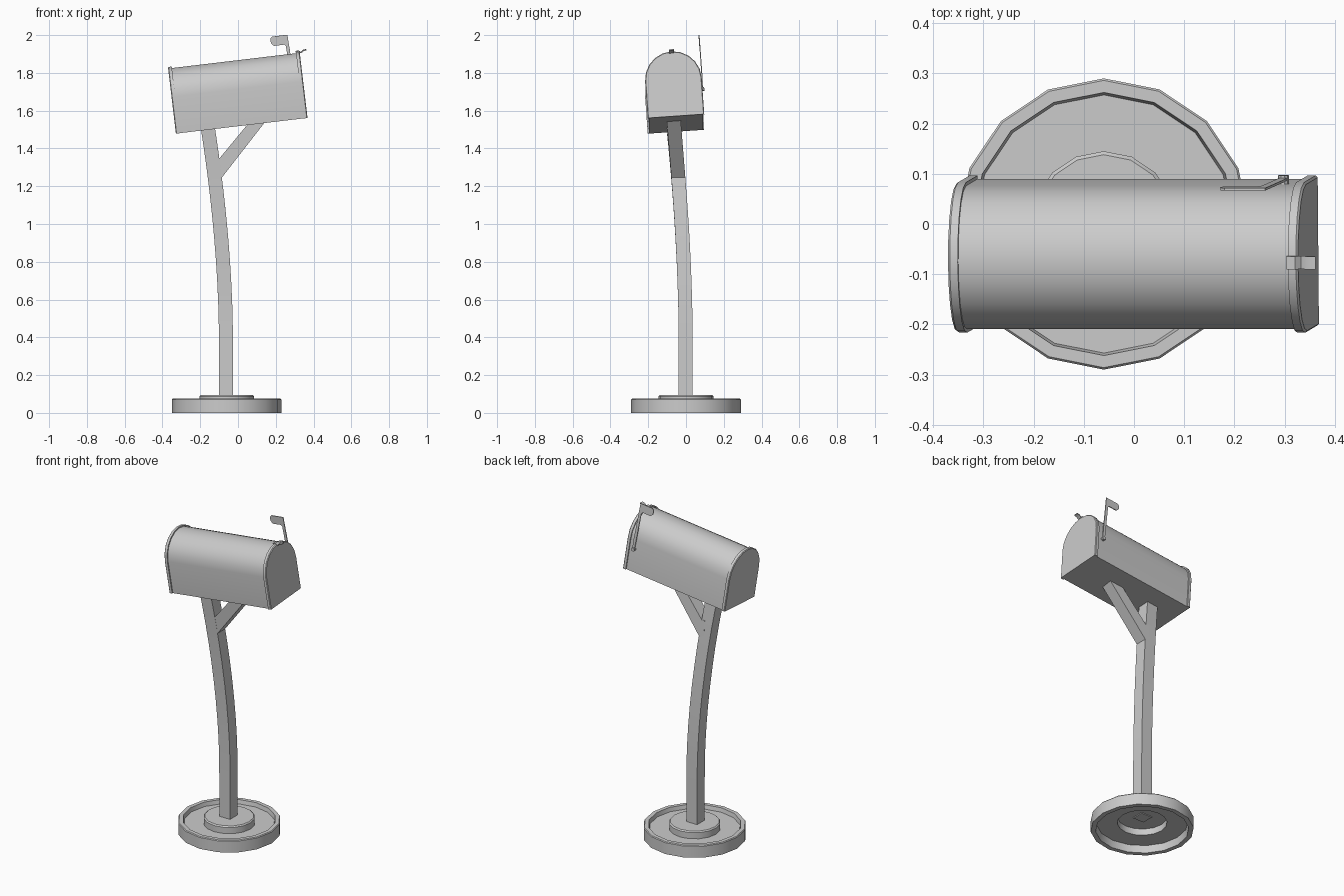
import bpy
import bmesh
import math
from mathutils import Vector, Matrix

if "Cube" in bpy.data.objects:
    bpy.data.objects.remove(bpy.data.objects["Cube"])

GREY = (0.6, 0.6, 0.6, 1)
grey = bpy.data.materials.new("plain_grey")
grey.use_nodes = True
grey.diffuse_color = GREY
grey.node_tree.nodes["Principled BSDF"].inputs["Base Color"].default_value = GREY


def finish(name, bm, matrix=None, smooth=True):
    bmesh.ops.recalc_face_normals(bm, faces=bm.faces)
    mesh = bpy.data.meshes.new(name)
    bm.to_mesh(mesh)
    bm.free()
    mesh.materials.append(grey)
    obj = bpy.data.objects.new(name, mesh)
    bpy.context.collection.objects.link(obj)
    if matrix:
        obj.matrix_world = matrix
    if smooth:
        bpy.ops.object.select_all(action='DESELECT')
        obj.select_set(True)
        bpy.context.view_layer.objects.active = obj
        bpy.ops.object.shade_smooth_by_angle(angle=math.radians(35))
    return obj


def loft(name, rings, matrix=None, smooth=True):
    """Skin a row of equal closed rings and cap both ends."""
    bm = bmesh.new()
    loops = [[bm.verts.new(p) for p in ring] for ring in rings]
    for a, b in zip(loops, loops[1:]):
        for i in range(len(a)):
            j = (i + 1) % len(a)
            bm.faces.new((a[i], a[j], b[j], b[i]))
    bm.faces.new(loops[0])
    bm.faces.new(loops[-1])
    return finish(name, bm, matrix, smooth)


def lathe(name, profile, sides, centre):
    """Spin a closed or axis-ended (radius, height) profile around z."""
    bm = bmesh.new()
    verts = [bm.verts.new((r, 0, z)) for r, z in profile]
    edges = [bm.edges.new(pair) for pair in zip(verts, verts[1:])]
    bmesh.ops.spin(bm, geom=verts + edges, cent=(0, 0, 0), axis=(0, 0, 1),
                   angle=math.tau, steps=sides, use_merge=True)
    bmesh.ops.remove_doubles(bm, verts=bm.verts, dist=0.0001)
    return finish(name, bm, Matrix.Translation(centre))


# Hollow round foot with a raised rim and a raised middle
lathe("base", [(0, 0.095), (0.138, 0.095), (0.145, 0.088), (0.145, 0.05),
               (0.257, 0.05), (0.262, 0.075), (0.286, 0.075), (0.29, 0.07),
               (0.29, 0), (0.262, 0), (0.257, 0.045), (0.14, 0.045),
               (0.14, 0.085), (0, 0.085)], 16, (-0.06, 0, 0))

# Leaning post, bent progressively towards the top
H = 0.037


def post_centre(z):
    t = max(0, z - 0.4) / 1.15
    return Vector((-0.064 - 0.102 * t ** 1.8, -0.002 - 0.068 * t ** 1.8, z))


def square(c, axis):
    side = Vector((0, 1, 0)).cross(axis).normalized()
    up = axis.cross(side).normalized()
    return [c + side * H * a + up * H * b
            for a, b in ((-1, -1), (1, -1), (1, 1), (-1, 1))]


rings = []
for i in range(13):
    z = 0.08 + 1.46 * i / 12
    axis = (post_centre(z + 0.01) - post_centre(z - 0.01)).normalized()
    rings.append(square(post_centre(z), axis))
loft("post", rings)

# Diagonal brace between post and box
outline = [(-0.12, 1.25), (-0.09, 1.24), (0.155, 1.555), (0.065, 1.545),
           (-0.1, 1.345), (-0.12, 1.345)]
loft("brace", [[(x, -0.04 - 0.08 * (z - 1.24) + s * H, z) for x, z in outline]
               for s in (-1, 1)], smooth=False)

# Tilted frame shared by all box parts, origin at the middle of the box floor
tilt = (Matrix.Translation((0.0185, -0.053, 1.53))
        @ Matrix.Rotation(math.radians(-6.8), 4, 'Y')
        @ Matrix.Rotation(math.radians(4), 4, 'X'))


def arch(x, half, top):
    """Cross-section with a flat floor and a half-round roof."""
    ring = [(x, -half, 0), (x, half, 0)]
    for i in range(11):
        a = math.pi * i / 10
        ring.append((x, half * math.cos(a), top - half + half * math.sin(a)))
    return ring


# Box body, with a slightly larger cap at each end
L = 0.351
loft("box_body", [arch(x, 0.143, 0.338) for x in (-L + 0.01, L - 0.01)], tilt)
for name, s in (("back_cap", -1), ("front_door", 1)):
    loft(name, [arch(s * (L - 0.02), 0.15, 0.346), arch(s * (L - 0.004), 0.15, 0.346),
                arch(s * L, 0.146, 0.342)], tilt)

# Curled latch on top of the door
path = [(L - 0.022, 0.346), (L - 0.005, 0.348), (L + 0.006, 0.338),
        (L + 0.02, 0.348), (L + 0.036, 0.35)]
loft("latch", [[(x, y, z + dz) for y, dz in
                ((-0.013, -0.003), (0.013, -0.003), (0.013, 0.003), (-0.013, 0.003))]
               for x, z in path], tilt)

# Raised signal flag, a thin plate on the side of the box
flag = [(0.292, 0.13), (0.306, 0.13), (0.306, 0.2), (0.297, 0.43), (0.215, 0.43),
        (0.205, 0.42), (0.205, 0.395), (0.22, 0.38), (0.275, 0.38), (0.282, 0.37)]
loft("flag", [[(x, y, z) for x, z in flag] for y in (0.15, 0.155)], tilt, False)

# Pivot pin holding the flag
loft("flag_pivot", [[(0.299 + 0.011 * math.cos(a), y, 0.14 + 0.011 * math.sin(a))
                     for a in (math.tau * i / 10 for i in range(10))]
                    for y in (0.14, 0.16)], tilt)
